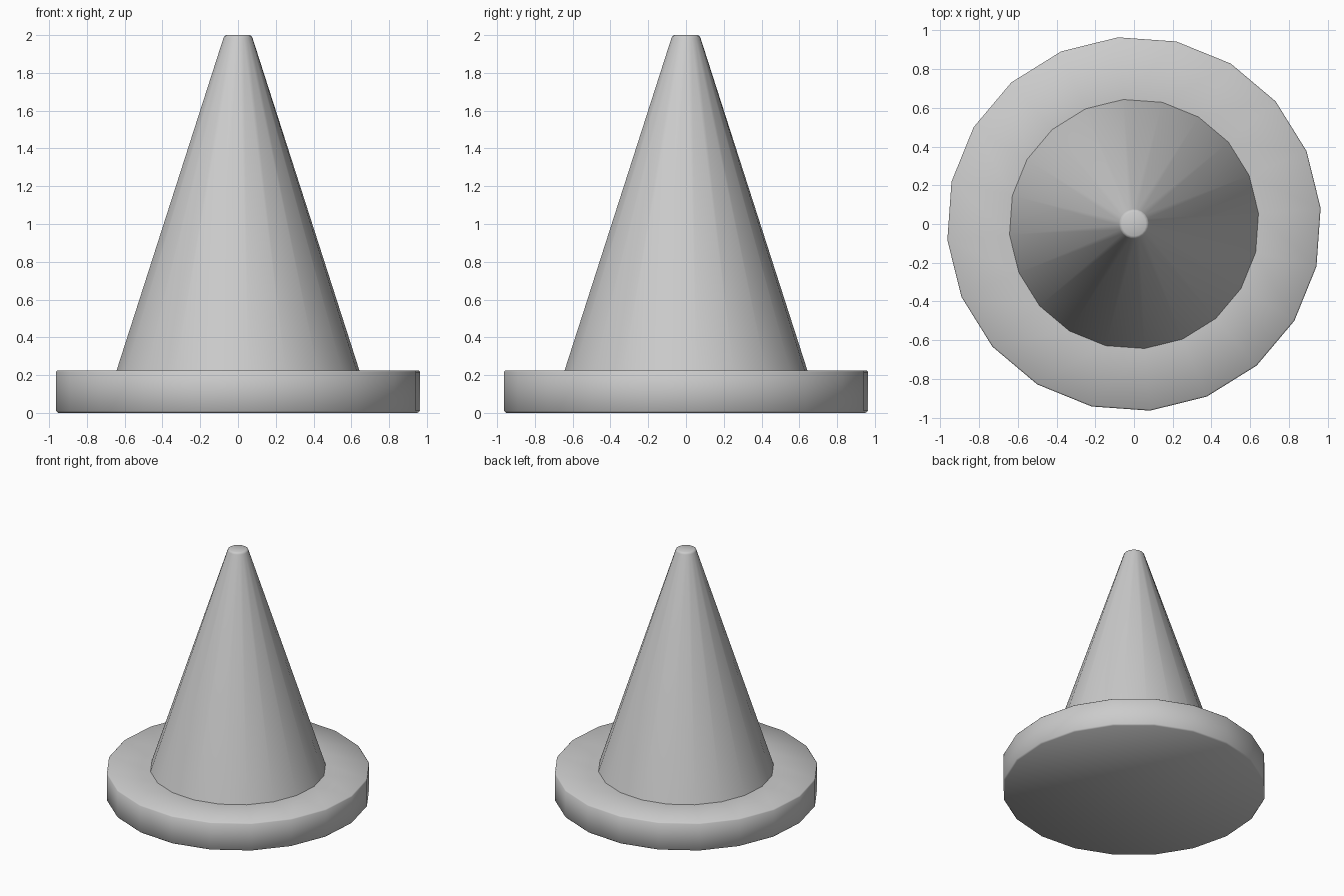
import bpy, bmesh, math

if "Cube" in bpy.data.objects:
    bpy.data.objects.remove(bpy.data.objects["Cube"])

SIDES = 20
TURN = math.radians(4.9)  # the polygon is turned slightly off the x axis


def lathe(name, profile):
    """Closed 20-sided solid from (radius, height) points, bottom to top."""
    bm = bmesh.new()
    rings = []
    for r, z in profile:
        angles = [TURN + 2 * math.pi * i / SIDES for i in range(SIDES)]
        rings.append([bm.verts.new((r * math.cos(a), r * math.sin(a), z)) for a in angles])
    for low, high in zip(rings, rings[1:]):
        for i in range(SIDES):
            j = (i + 1) % SIDES
            bm.faces.new((low[i], low[j], high[j], high[i]))
    bm.faces.new(rings[0][::-1])
    bm.faces.new(rings[-1])
    mesh = bpy.data.meshes.new(name)
    bm.to_mesh(mesh)
    bm.free()
    obj = bpy.data.objects.new(name, mesh)
    bpy.context.collection.objects.link(obj)
    bpy.ops.object.select_all(action='DESELECT')
    obj.select_set(True)
    bpy.context.view_layer.objects.active = obj
    bpy.ops.object.shade_smooth_by_angle(angle=math.radians(50))
    return obj


# Flat disc base with small chamfers, and tapered body with a softened tip, in one skin
lathe("cone_with_base", [
    (0.957, 0.0), (0.967, 0.01), (0.967, 0.217), (0.96, 0.225),
    (0.645, 0.225), (0.077, 1.985), (0.073, 1.994), (0.062, 2.0),
])
